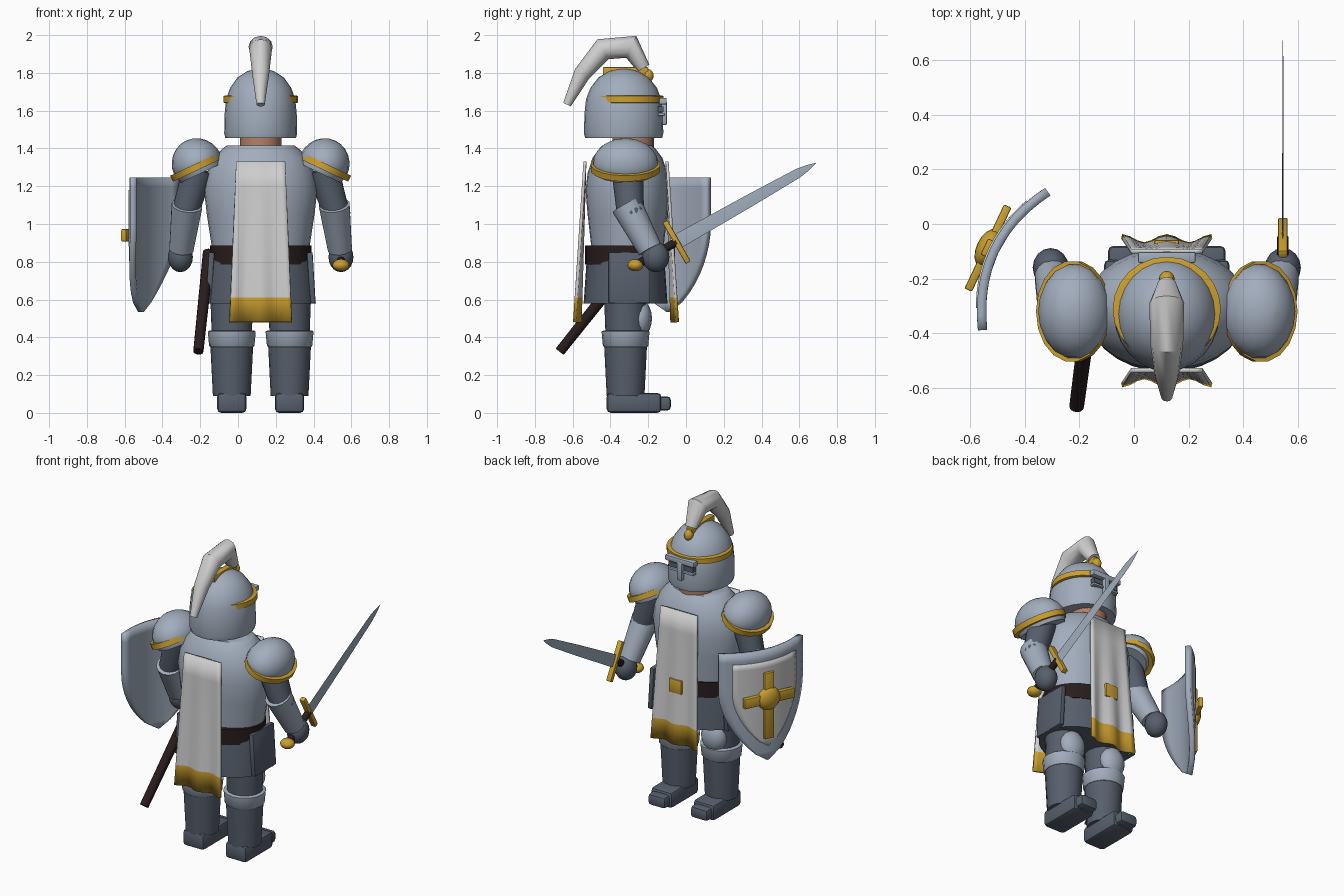
import bpy, bmesh
from math import sin, cos, pi, radians, sqrt
from mathutils import Vector, Matrix

cube = bpy.data.objects.get("Cube")
if cube:
    bpy.data.objects.remove(cube, do_unlink=True)

CX, CY = 0.12, -0.32  # axis of the body


def material(name, rgb):
    m = bpy.data.materials.new(name)
    m.use_nodes = True
    m.diffuse_color = (*rgb, 1)
    m.node_tree.nodes["Principled BSDF"].inputs["Base Color"].default_value = (*rgb, 1)
    return m


STEEL = material("steel", (0.36, 0.42, 0.51))
DARK = material("dark_steel", (0.095, 0.115, 0.15))
WHITE = material("white_cloth", (0.62, 0.62, 0.62))
GOLD = material("gold", (0.6, 0.35, 0.03))
LEATHER = material("dark_leather", (0.022, 0.012, 0.012))
SKIN = material("skin", (0.45, 0.22, 0.13))


def finish(name, bm, mats, matrix=None, angle=40):
    bmesh.ops.recalc_face_normals(bm, faces=bm.faces)
    me = bpy.data.meshes.new(name)
    bm.to_mesh(me)
    bm.free()
    ob = bpy.data.objects.new(name, me)
    bpy.context.collection.objects.link(ob)
    for m in mats if isinstance(mats, tuple) else (mats,):
        me.materials.append(m)
    if matrix:
        ob.matrix_world = matrix
    bpy.ops.object.select_all(action='DESELECT')
    ob.select_set(True)
    bpy.context.view_layer.objects.active = ob
    bpy.ops.object.shade_smooth_by_angle(angle=radians(angle))
    return ob


def loft(name, rings, mat, matrix=None):
    """Skin a list of closed rings and cap both ends."""
    bm = bmesh.new()
    rows = [[bm.verts.new(p) for p in r] for r in rings]
    n = len(rows[0])
    for a, b in zip(rows, rows[1:]):
        for i in range(n):
            bm.faces.new((a[i], a[(i + 1) % n], b[(i + 1) % n], b[i]))
    bm.faces.new(rows[0])
    bm.faces.new(rows[-1])
    return finish(name, bm, mat, matrix)


def lathe(name, profile, mat, center=(CX, CY, 0), sx=1, sy=1, seg=20, tilt=0):
    rings = [[(r * sx * cos(2 * pi * i / seg), r * sy * sin(2 * pi * i / seg), z)
              for i in range(seg)] for r, z in profile]
    return loft(name, rings, mat, Matrix.Translation(center) @ Matrix.Rotation(tilt, 4, 'Y'))


def tube(name, path, mat, seg=14):
    """Round tube through (point, radius) pairs."""
    pts = [Vector(p) for p, r in path]
    rings = []
    for k, (p, r) in enumerate(path):
        t = (pts[min(k + 1, len(pts) - 1)] - pts[max(k - 1, 0)]).normalized()
        side = t.cross(Vector((1, 0, 0))).normalized()
        up = side.cross(t)
        rings.append([pts[k] + r * (cos(2 * pi * i / seg) * side + sin(2 * pi * i / seg) * up)
                      for i in range(seg)])
    return loft(name, rings, mat)


def ball(name, center, size, mat):
    bm = bmesh.new()
    bmesh.ops.create_uvsphere(bm, u_segments=16, v_segments=10, radius=1)
    return finish(name, bm, mat, Matrix.Translation(center) @ Matrix.Diagonal((*size, 1)))


def box(name, center, size, mat, rot=None, bevel=0.006):
    bm = bmesh.new()
    bmesh.ops.create_cube(bm, size=1)
    bmesh.ops.scale(bm, vec=size, verts=bm.verts)
    if bevel:
        bmesh.ops.bevel(bm, geom=bm.edges[:], offset=bevel, segments=2, affect='EDGES', profile=0.5)
    return finish(name, bm, mat, Matrix.Translation(center) @ (rot or Matrix()))


def sheet(name, grid, mats, thickness, rule=None):
    bm = bmesh.new()
    rows = [[bm.verts.new(p) for p in r] for r in grid]
    for a, b in zip(rows, rows[1:]):
        for i in range(len(a) - 1):
            f = bm.faces.new((a[i], a[i + 1], b[i + 1], b[i]))
            if rule:
                f.material_index = rule(f.calc_center_median())
    ob = finish(name, bm, mats)
    mod = ob.modifiers.new("thickness", 'SOLIDIFY')
    mod.thickness, mod.offset = thickness, 0
    return ob


# Torso, belt and skirt
lathe("torso", [(0.25, 0.8), (0.262, 0.9), (0.285, 1.05), (0.3, 1.18), (0.285, 1.27),
                (0.25, 1.35), (0.2, 1.4), (0.18, 1.415)], STEEL, (CX, -0.31, 0), 1, 0.74, 28)
lathe("belt", [(0.268, 0.785), (0.268, 0.885)], LEATHER, (CX, -0.32, 0), 1, 0.8, 28)
lathe("skirt", [(0.292, 0.58), (0.272, 0.8), (0.262, 0.85)], DARK, (CX, -0.32, 0), 1, 0.76, 28)
for s in (1, -1):
    box("side_plate", (CX + s * 0.268, -0.3, 0.715), (0.03, 0.22, 0.27), DARK,
        Matrix.Rotation(-s * 0.06, 4, 'Y'))

# Tabard panels with a gold hem
for name, y_top, y_low, s in (("front_tabard", -0.1, -0.06, 1), ("back_tabard", -0.535, -0.575, -1)):
    grid = []
    for z in (1.33, 1.2, 1.05, 0.9, 0.75, 0.61, 0.48):
        t = (1.33 - z) / 0.85
        half = 0.13 + 0.035 * t
        grid.append([(CX + half * u / 6, y_top + (y_low - y_top) * t + s * 0.015 * t * cos(u * pi / 3), z)
                     for u in range(-6, 7)])
    sheet(name, grid, (WHITE, GOLD), 0.016, lambda c: int(c.z < 0.61))
box("buckle", (CX, -0.073, 0.85), (0.09, 0.03, 0.09), GOLD)

# Head and helmet
lathe("neck", [(0.11, 1.38), (0.11, 1.47)], SKIN, (CX, -0.28, 0))
lathe("helmet", [(0.97, 1.455), (1, 1.48), (0.99, 1.58), (0.95, 1.66), (0.84, 1.72),
                 (0.64, 1.775), (0.36, 1.81), (0.02, 1.825)], STEEL, (CX, -0.33, 0), 0.193, 0.21, 24)
lathe("helmet_band", [(0.19, 1.64), (0.198, 1.643), (0.198, 1.677), (0.19, 1.68)], GOLD,
      (CX, -0.312, 0), 1, 0.97, 24)
box("helmet_crest", (CX, -0.32, 1.808), (0.04, 0.24, 0.045), GOLD)
ball("crest_knob", (CX, -0.2, 1.785), (0.028, 0.028, 0.035), GOLD)
box("visor_brow", (CX, -0.122, 1.65), (0.21, 0.04, 0.035), STEEL)
box("nose_guard", (CX, -0.118, 1.585), (0.035, 0.035, 0.12), STEEL)
for s in (1, -1):
    box("eye_slit", (CX + s * 0.055, -0.133, 1.607), (0.065, 0.03, 0.03), DARK, bevel=0)
    box("eye_frame", (CX + s * 0.055, -0.13, 1.58), (0.075, 0.035, 0.015), STEEL, bevel=0.004)
tube("plume", [((CX, -0.225, 1.825), 0.036), ((CX, -0.29, 1.938), 0.064), ((CX, -0.44, 1.925), 0.06),
               ((CX, -0.55, 1.795), 0.045), ((CX, -0.63, 1.632), 0.022)], WHITE, 12)

# Shoulders, arms, legs and feet, mirrored about the body
for s in (1, -1):
    side = "left" if s > 0 else "right"

    def at(dx, y, z):
        return (CX + s * dx, y, z)

    dome = [(max(cos(a * pi / 12), 0.02), 0.14 * sin(a * pi / 12)) for a in range(7)]
    lathe(side + "_shoulder", [(0.9, -0.05)] + dome, STEEL, at(0.335, CY, 1.315), 0.135, 0.175, 18, s * 0.44)
    lathe(side + "_shoulder_rim", [(0.95, -0.02), (1.06, -0.02), (1.06, 0.015), (0.95, 0.015)], GOLD,
          at(0.343, CY, 1.303), 0.135, 0.175, 18, s * 0.44)
    tube(side + "_upper_arm", [(at(0.33, -0.31, 1.29), 0.085), (at(0.4, -0.295, 1.06), 0.072)], DARK)
    ball(side + "_elbow", at(0.4, -0.29, 1.06), (0.075, 0.075, 0.07), DARK)
    tube(side + "_forearm", [(at(0.39, -0.315, 1.1), 0.083), (at(0.42, -0.19, 0.865), 0.065)], STEEL)
    ball(side + "_hand", at(0.425, -0.16, 0.825), (0.066, 0.072, 0.08), DARK)
    lx = 0.153
    lathe(side + "_thigh", [(0.105, 0.38), (0.115, 0.65)], DARK, at(lx, CY, 0), seg=16)
    ball(side + "_knee", at(lx, -0.245, 0.5), (0.085, 0.065, 0.1), STEEL)
    lathe(side + "_knee_cuff", [(0.115, 0.35), (0.12, 0.355), (0.127, 0.43), (0.12, 0.435)], STEEL,
          at(lx, CY, 0), seg=16)
    lathe(side + "_greave", [(0.1, 0.09), (0.116, 0.41)], DARK, at(lx, CY, 0), seg=16)
    box(side + "_boot", at(lx, -0.275, 0.053), (0.155, 0.29, 0.106), DARK, bevel=0.022)
    box(side + "_toe_cap", at(lx, -0.13, 0.05), (0.125, 0.1, 0.075), DARK, bevel=0.02)

# Sword, built along local +y and tipped upward
turn = Matrix.Rotation(radians(29.5), 4, 'X')
SX, hilt = 0.545, Vector((0.545, -0.05, 0.905))


def along(d):
    return hilt + turn.to_3x3() @ Vector((0, d, 0))


blade = [[turn.to_3x3() @ Vector((x * min(w * 6, 1), d, z * w)) for x, z in ((0.011, 0), (0, 1), (-0.011, 0), (0, -1))]
         for d, w in ((0, 0.04), (0.45, 0.033), (0.74, 0.025), (0.8, 0.015), (0.85, 0.001))]
loft("sword_blade", blade, STEEL, Matrix.Translation(hilt))
box("sword_guard", hilt, (0.035, 0.03, 0.25), GOLD, turn)
tube("sword_grip", [(along(-0.25), 0.022), (along(0), 0.022)], LEATHER, 10)
ball("sword_pommel", along(-0.25), (0.045, 0.042, 0.032), GOLD)

# Scabbard
tube("scabbard", [((-0.155, -0.25, 0.85), 0.031), ((-0.21, -0.668, 0.325), 0.027)], LEATHER, 12)

# Shield: a bowed plate facing outward, with a pale field and gold emblem
across, outward = Vector((0.426, 0.905, 0)), Vector((-0.905, 0.426, 0))
mid = Vector((-0.435, -0.135, 0))


def shield(name, half, top, bottom, lift, mat, thickness):
    grid = []
    for k in range(15):
        t = k / 14
        z = top + (bottom - top) * t
        w = half * (1 if t < 0.35 else max(sqrt(1 - ((t - 0.35) / 0.65) ** 2) * 0.35
                                           + 0.65 * (1 - ((t - 0.35) / 0.65) ** 1.8), 0.01))
        row = []
        for i in range(-6, 7):
            u = w * i / 6
            bow = 0.085 * (1 - (u / 0.28) ** 2) + lift
            row.append(mid + across * u + outward * bow + Vector((0, 0, z)))
        grid.append(row)
    return sheet(name, grid, mat, thickness)


shield("shield", 0.28, 1.245, 0.535, 0, STEEL, 0.034)
shield("shield_field", 0.215, 1.18, 0.63, 0.0185, WHITE, 0.008)
face = Matrix((across, outward, Vector((0, 0, 1)))).transposed().to_4x4()
center = mid + outward * 0.11 + Vector((0, 0, 0.94))
box("emblem_upright", center - Vector((0, 0, 0.045)), (0.065, 0.03, 0.43), GOLD, face)
box("emblem_bar", center, (0.34, 0.03, 0.065), GOLD, face)
bm = bmesh.new()
bmesh.ops.create_uvsphere(bm, u_segments=16, v_segments=10, radius=1)
bmesh.ops.scale(bm, vec=(0.075, 0.042, 0.075), verts=bm.verts)
finish("emblem_boss", bm, GOLD, Matrix.Translation(center) @ face)
